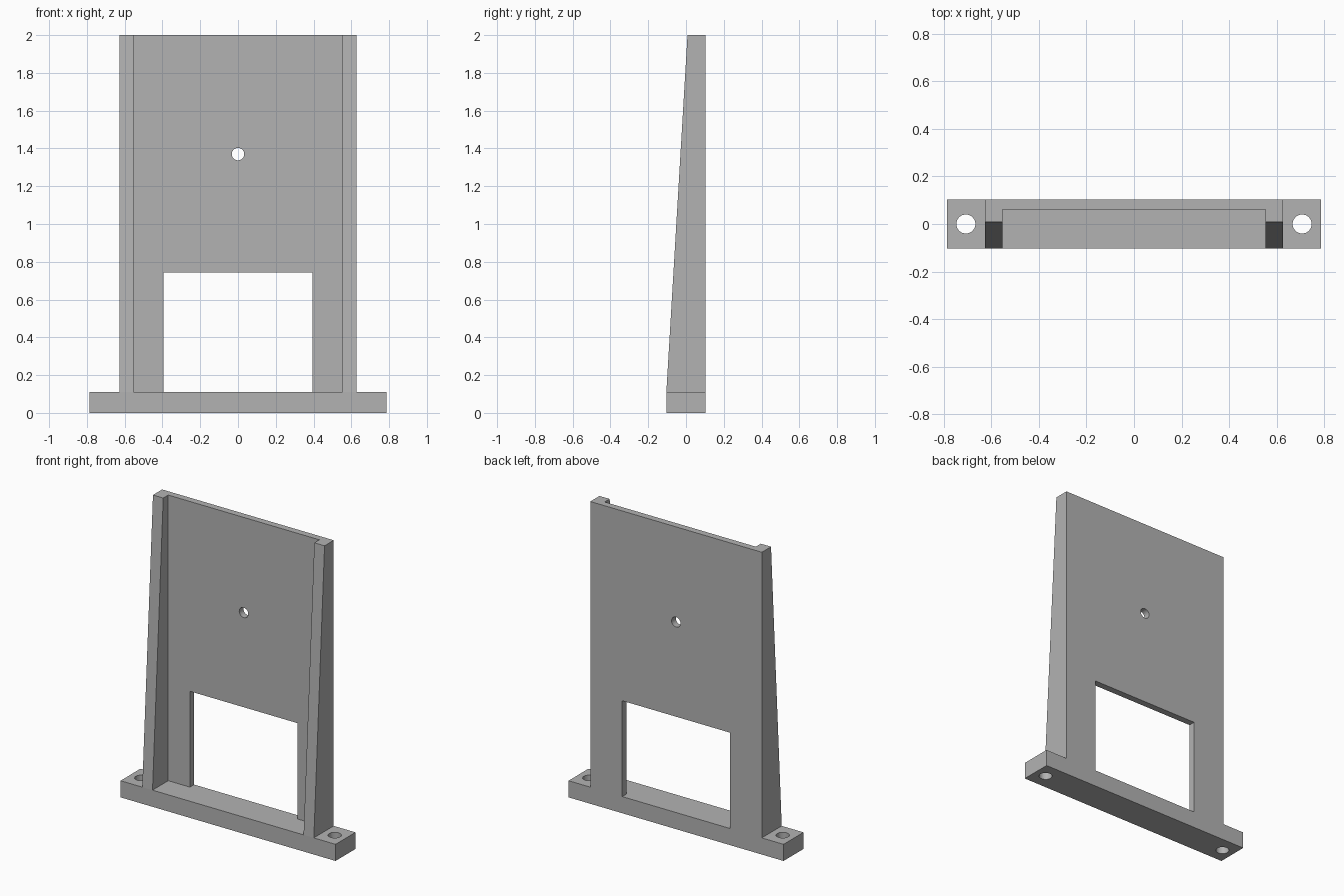
import bpy
import bmesh
from mathutils import Matrix

cube = bpy.data.objects.get("Cube")
if cube:
    bpy.data.objects.remove(cube, do_unlink=True)

HALF_DEPTH = 0.104
BASE_TOP = 0.11
PANEL_FRONT = 0.06
RIB_IN, RIB_OUT = 0.553, 0.628

grey = bpy.data.materials.new("plain grey")
grey.use_nodes = True
colour = (0.45, 0.45, 0.45, 1)
grey.diffuse_color = colour
grey.node_tree.nodes["Principled BSDF"].inputs["Base Color"].default_value = colour


def finish(name, bm):
    bmesh.ops.recalc_face_normals(bm, faces=bm.faces)
    mesh = bpy.data.meshes.new(name)
    bm.to_mesh(mesh)
    bm.free()
    mesh.materials.append(grey)
    obj = bpy.data.objects.new(name, mesh)
    bpy.context.collection.objects.link(obj)
    return obj


def prism(name, profile, x0, x1):
    """Extrude a (y, z) profile along x."""
    bm = bmesh.new()
    face = bm.faces.new([bm.verts.new((x0, y, z)) for y, z in profile])
    moved = bmesh.ops.extrude_face_region(bm, geom=[face])["geom"]
    verts = [v for v in moved if isinstance(v, bmesh.types.BMVert)]
    bmesh.ops.translate(bm, verts=verts, vec=(x1 - x0, 0, 0))
    return finish(name, bm)


def box(name, x0, x1, y0, y1, z0, z1):
    return prism(name, [(y0, z0), (y1, z0), (y1, z1), (y0, z1)], x0, x1)


def rod(name, radius, centre, axis):
    bm = bmesh.new()
    turn = Matrix.Rotation(1.5708, 4, "X") if axis == "Y" else Matrix()
    bmesh.ops.create_cone(bm, cap_ends=True, segments=48, radius1=radius, radius2=radius,
                          depth=0.5, matrix=Matrix.Translation(centre) @ turn)
    return finish(name, bm)


def combine(target, tool, operation):
    bpy.context.view_layer.objects.active = target
    mod = target.modifiers.new(operation.lower(), "BOOLEAN")
    mod.operation = operation
    mod.solver = "EXACT"
    mod.object = tool
    tool.hide_render = True
    bpy.ops.object.modifier_apply(modifier=mod.name)
    bpy.data.objects.remove(tool, do_unlink=True)


# Foot bar, back panel and tapered side ribs as one solid
bracket = box("mounting_bracket", -0.787, 0.787, -HALF_DEPTH, HALF_DEPTH, 0, BASE_TOP)
combine(bracket, box("back_panel", -RIB_OUT, RIB_OUT, PANEL_FRONT, HALF_DEPTH, 0, 2), "UNION")
rib_profile = [(-HALF_DEPTH, 0), (HALF_DEPTH, 0), (HALF_DEPTH, 2),
               (0.008, 2), (-HALF_DEPTH, BASE_TOP)]
for name, x0, x1 in (("left_rib", RIB_IN, RIB_OUT), ("right_rib", -RIB_OUT, -RIB_IN)):
    combine(bracket, prism(name, rib_profile, x0, x1), "UNION")

# Window flush with the foot bar, and the small panel hole
combine(bracket, box("window", -0.394, 0.394, 0, 0.3, BASE_TOP, 0.744), "DIFFERENCE")
combine(bracket, rod("panel_hole", 0.033, (0, 0.08, 1.37), "Y"), "DIFFERENCE")

# Screw holes in the foot ends
for side in (-1, 1):
    combine(bracket, rod("screw_hole", 0.04, (side * 0.708, 0, 0.05), "Z"), "DIFFERENCE")
